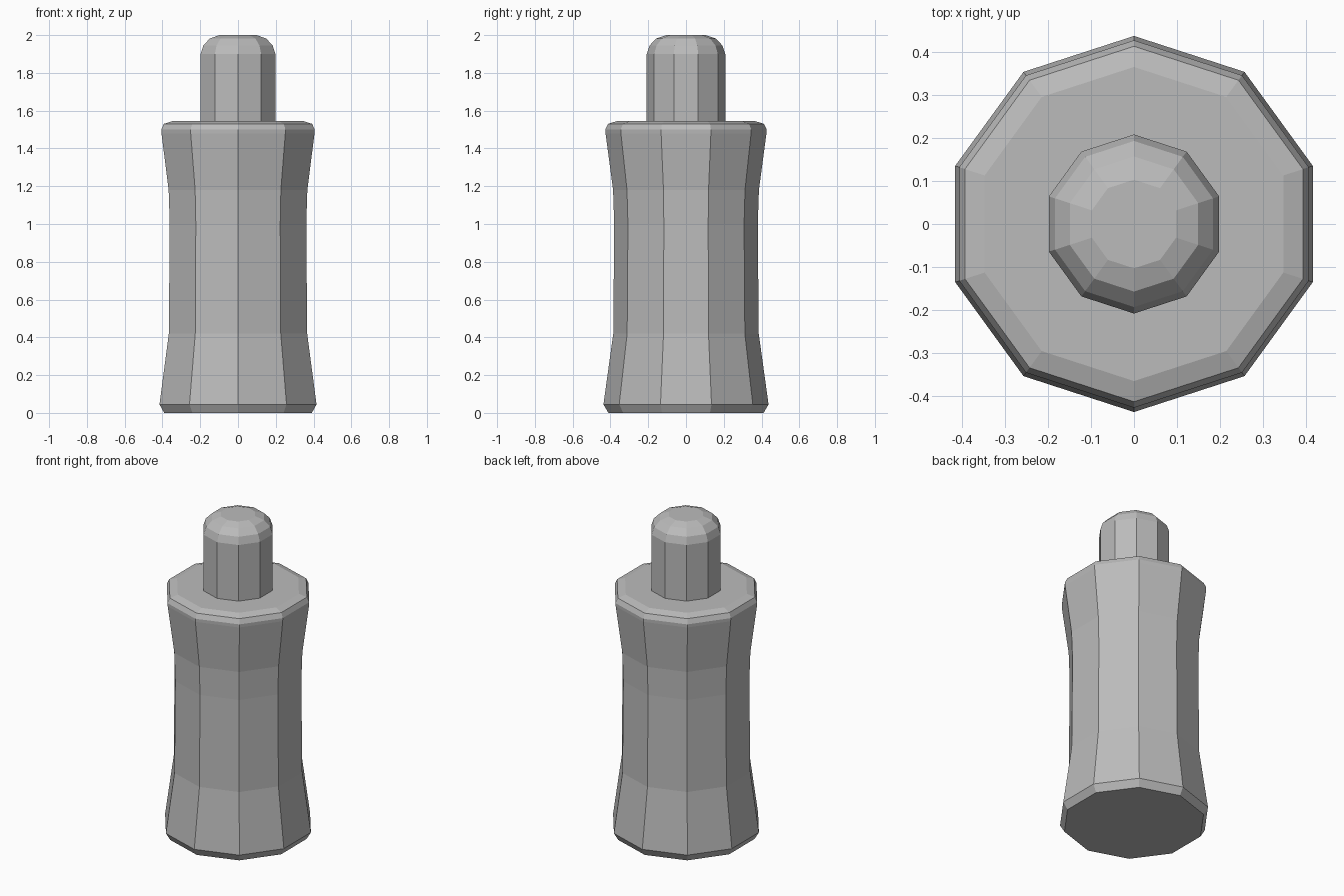
import bpy
import math

cube = bpy.data.objects.get("Cube")
if cube:
    bpy.data.objects.remove(cube, do_unlink=True)

SIDES = 10

grey = bpy.data.materials.new("plain grey")
grey.use_nodes = True
colour = (0.5, 0.5, 0.5, 1)
grey.diffuse_color = colour
grey.node_tree.nodes["Principled BSDF"].inputs["Base Color"].default_value = colour


def turned(name, profile):
    """Closed ten-sided solid from (radius, height) rings, a corner facing front."""
    verts, faces = [], []
    for radius, z in profile:
        for i in range(SIDES):
            a = math.tau * i / SIDES - math.pi / 2
            verts.append((radius * math.cos(a), radius * math.sin(a), z))
    for r in range(len(profile) - 1):
        low, high = r * SIDES, (r + 1) * SIDES
        for i in range(SIDES):
            j = (i + 1) % SIDES
            faces.append((low + i, low + j, high + j, high + i))
    faces.append(tuple(reversed(range(SIDES))))
    faces.append(tuple(range(len(verts) - SIDES, len(verts))))
    mesh = bpy.data.meshes.new(name)
    mesh.from_pydata(verts, [], faces)
    mesh.materials.append(grey)
    obj = bpy.data.objects.new(name, mesh)
    bpy.context.collection.objects.link(obj)
    return obj


# Waisted body with a chamfered foot and rounded shoulder
turned("body", [(0.411, 0), (0.437, 0.045), (0.385, 0.42), (0.38, 1.0),
                (0.386, 1.18), (0.426, 1.48), (0.427, 1.5),
                (0.413, 1.53), (0.365, 1.545)])

# Narrow pin with a domed tip
turned("top_pin", [(0.208, 1.5), (0.208, 1.9), (0.193, 1.945),
                   (0.157, 1.982), (0.103, 2.0)])
